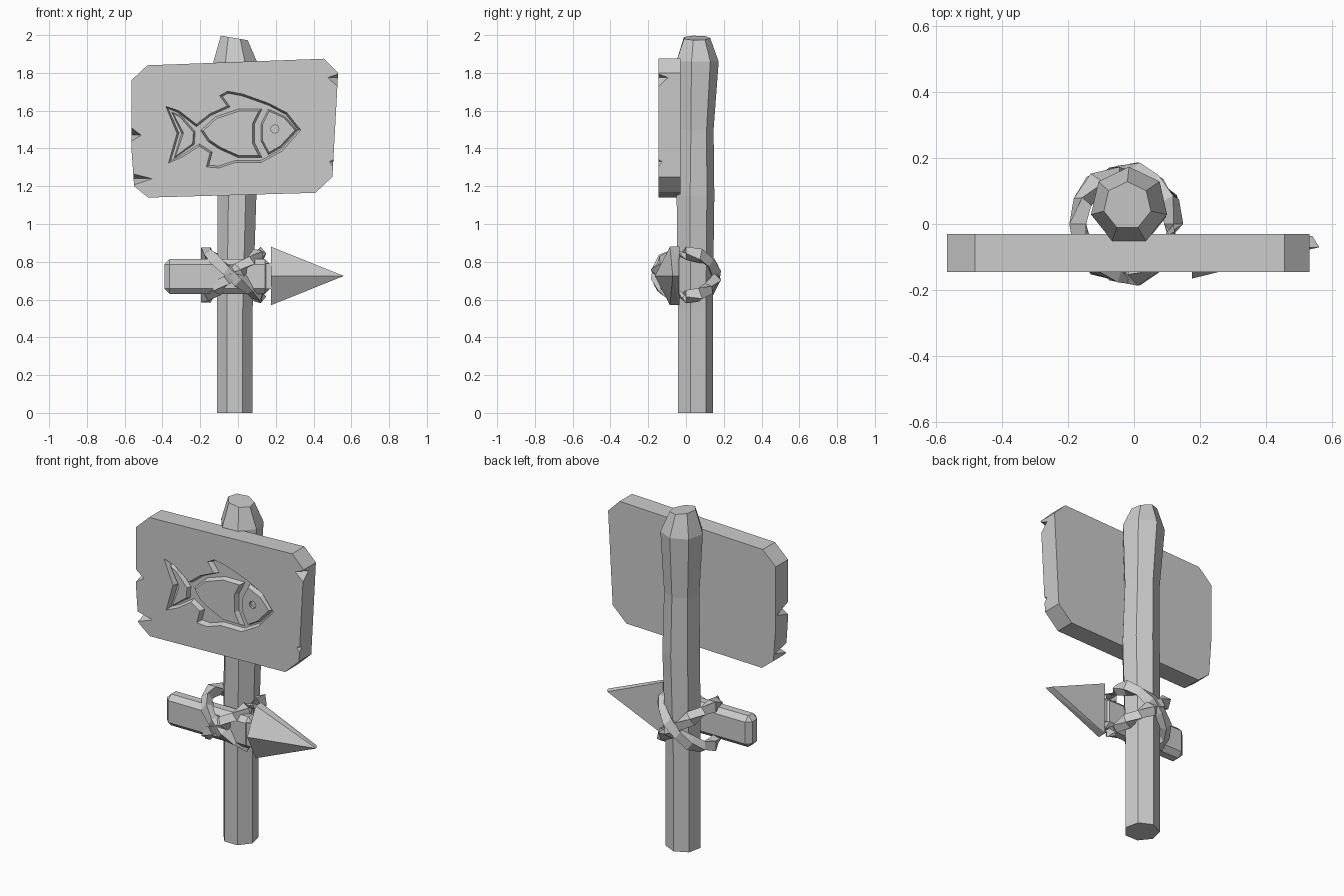
import bpy, bmesh, math
from mathutils import Vector

cube = bpy.data.objects.get("Cube")
if cube:
    bpy.data.objects.remove(cube, do_unlink=True)

grey = bpy.data.materials.new("stone_grey")
grey.use_nodes = True
grey.diffuse_color = (0.6, 0.6, 0.6, 1)
grey.node_tree.nodes["Principled BSDF"].inputs["Base Color"].default_value = grey.diffuse_color


def make(name, bm):
    bmesh.ops.recalc_face_normals(bm, faces=bm.faces)
    mesh = bpy.data.meshes.new(name)
    bm.to_mesh(mesh)
    bm.free()
    mesh.materials.append(grey)
    obj = bpy.data.objects.new(name, mesh)
    bpy.context.collection.objects.link(obj)
    return obj


def loft(name, rings, closed=False, shift=0):
    """Skin a list of equal-sized rings, capped or joined end to end."""
    bm = bmesh.new()
    rows = [[bm.verts.new(p) for p in ring] for ring in rings]
    n = len(rows[0])
    for a, b in zip(rows, rows[1:]):
        for i in range(n):
            bm.faces.new((a[i], a[(i + 1) % n], b[(i + 1) % n], b[i]))
    if closed:
        a, b = rows[-1], rows[0]
        for i in range(n):
            bm.faces.new((a[i], a[(i + 1) % n], b[(i + 1 + shift) % n], b[(i + shift) % n]))
    else:
        bm.faces.new(rows[0])
        bm.faces.new(rows[-1])
    return make(name, bm)


def hull(name, points):
    bm = bmesh.new()
    for p in points:
        bm.verts.new(p)
    bmesh.ops.convex_hull(bm, input=bm.verts)
    bmesh.ops.dissolve_limit(bm, angle_limit=0.02, verts=bm.verts, edges=bm.edges)
    return make(name, bm)


def inset(outline, d):
    """Move a counter-clockwise outline inward by d."""
    pts = [Vector(p) for p in outline]
    result = []
    for i, p in enumerate(pts):
        e1 = (p - pts[i - 1]).normalized()
        e2 = (pts[(i + 1) % len(pts)] - p).normalized()
        n1, n2 = Vector((-e1.y, e1.x)), Vector((-e2.y, e2.x))
        result.append(p + (n1 + n2) * d / max(0.5, 1 + n1.dot(n2)))
    return result


def slab(name, outline, y0, y1, taper=0):
    front = [(x, y0, z) for x, z in outline]
    back = [(x, y1, z) for x, z in inset(outline, taper)]
    return loft(name, [front, back])


def carve(obj, cutters):
    for c in cutters:
        mod = obj.modifiers.new("carve", "BOOLEAN")
        mod.operation, mod.solver, mod.object = "DIFFERENCE", "EXACT", c
    bpy.context.view_layer.update()
    deps = bpy.context.evaluated_depsgraph_get()
    mesh = bpy.data.meshes.new_from_object(obj.evaluated_get(deps))
    obj.modifiers.clear()
    obj.data = mesh
    for c in cutters:
        bpy.data.objects.remove(c, do_unlink=True)


# Seven-sided post with a flared, slanted head
def post_ring(z, x, y, r, slant=0.0):
    ring = []
    for i in range(7):
        a = -math.pi / 2 + (i + 0.5) * math.tau / 7
        dx = r * math.cos(a)
        ring.append((x + dx, y + r * math.sin(a), z - slant * dx))
    return ring


loft("post", [post_ring(0, -.017, .045, .097), post_ring(.55, -.017, .045, .097),
              post_ring(1.15, -.005, .045, .105), post_ring(1.5, -.01, .048, .098),
              post_ring(1.86, -.015, .055, .118), post_ring(1.985, -.02, .055, .073, .17)])

# Sign board with clipped corners
board = slab("sign_board", [(-.565, 1.76), (-.565, 1.41), (-.55, 1.2), (-.475, 1.14), (.41, 1.165),
                            (.5, 1.25), (.53, 1.8), (.455, 1.875), (-.48, 1.84)], -.145, -.03)

# Chips in the board edges: edge x, upper z, lower z, inner point, depth
chips = [(-.575, 1.52, 1.43, (-.51, 1.47), -.02), (-.57, 1.27, 1.2, (-.45, 1.24), -.02),
         (.54, 1.8, 1.71, (.47, 1.775), -.085), (.515, 1.35, 1.28, (.48, 1.33), -.115)]
cutters = []
for x, top, low, (ix, iz), depth in chips:
    s = math.copysign(0.06, x)
    cutters.append(hull("chip_cutter", [(x, -.15, top), (x, -.15, low), (ix, -.15, iz),
                                        (x + s, -.15, iz), (x, depth, iz)]))

# Sunken fish silhouette
fish = [(.335, 1.497), (.26, 1.59), (.165, 1.64), (.025, 1.69), (-.055, 1.705), (-.1, 1.68),
        (-.06, 1.625), (-.15, 1.585), (-.22, 1.53), (-.31, 1.6), (-.385, 1.625), (-.325, 1.48),
        (-.37, 1.32), (-.29, 1.355), (-.205, 1.41), (-.15, 1.375), (-.17, 1.3), (-.1, 1.295),
        (-.01, 1.325), (.125, 1.325), (.235, 1.385)]
cutters.append(slab("fish_cutter", fish, -.15, -.115, .012))
carve(board, cutters)

# Raised fish parts inside the recess
body = [(.13, 1.61), (0, 1.61), (-.12, 1.57), (-.2, 1.495), (-.16, 1.435), (-.1, 1.395),
        (0, 1.35), (.13, 1.35), (.09, 1.43), (.09, 1.53)]
head = [(.315, 1.497), (.25, 1.57), (.16, 1.61), (.12, 1.53), (.12, 1.44), (.16, 1.365), (.23, 1.405)]
tail = [(-.225, 1.49), (-.3, 1.575), (-.355, 1.595), (-.3, 1.48), (-.34, 1.345), (-.23, 1.42)]
slab("fish_body", body, -.11, -.141, .013)
slab("fish_tail", tail, -.11, -.139, .011)
fish_head = slab("fish_head", head, -.11, -.143, .01)
eye = [(.195 + .022 * math.cos(i * math.tau / 8), 1.503 + .022 * math.sin(i * math.tau / 8)) for i in range(8)]
carve(fish_head, [slab("eye_cutter", eye, -.16, -.128)])

# Pointer shaft with a chamfered end
bm = bmesh.new()
bmesh.ops.create_cube(bm, size=1)
for v in bm.verts:
    v.co = (-.11 + v.co.x * .56, -.085 + v.co.y * .1, .722 + v.co.z * .185)
bmesh.ops.bevel(bm, geom=bm.edges[:], offset=.028, segments=1, affect="EDGES")
make("pointer_shaft", bm)

# Pointer head: flat back, ridged front
base = [(-.035, .88), (-.085, .88), (-.165, .725), (-.085, .57), (-.035, .57)]
hull("pointer_head", [(.175, y, z) for y, z in base] + [(.54, -.037, .725), (.56, -.07, .725)])
hull("pointer_neck", [(x, y, z) for x in (.13, .18) for y in (-.13, -.045) for z in (.655, .79)])


# Two crossed loops of twisted rope binding pointer to post
def rope(name, side):
    rings, count = [], 14
    twist = 5 * math.pi / 2 / count
    for k in range(count):
        t = math.tau * k / count
        c, s = math.cos(t), math.sin(t)
        centre = Vector((-.025 + .145 * c, .155 * s, .73 + side * .115 * c))
        out = Vector((c, s, 0)).normalized()
        along = Vector((-.145 * s, .155 * c, -side * .115 * s)).normalized()
        up = along.cross(out).normalized()
        r = .036 if k % 2 else .029
        rings.append([centre + r * (out * math.cos(a) + up * math.sin(a) * 1.2)
                      for a in (i * math.pi / 2 + k * twist for i in range(4))])
    return loft(name, rings, closed=True, shift=-5)


rope("rope_rising", 1)
rope("rope_falling", -1)
